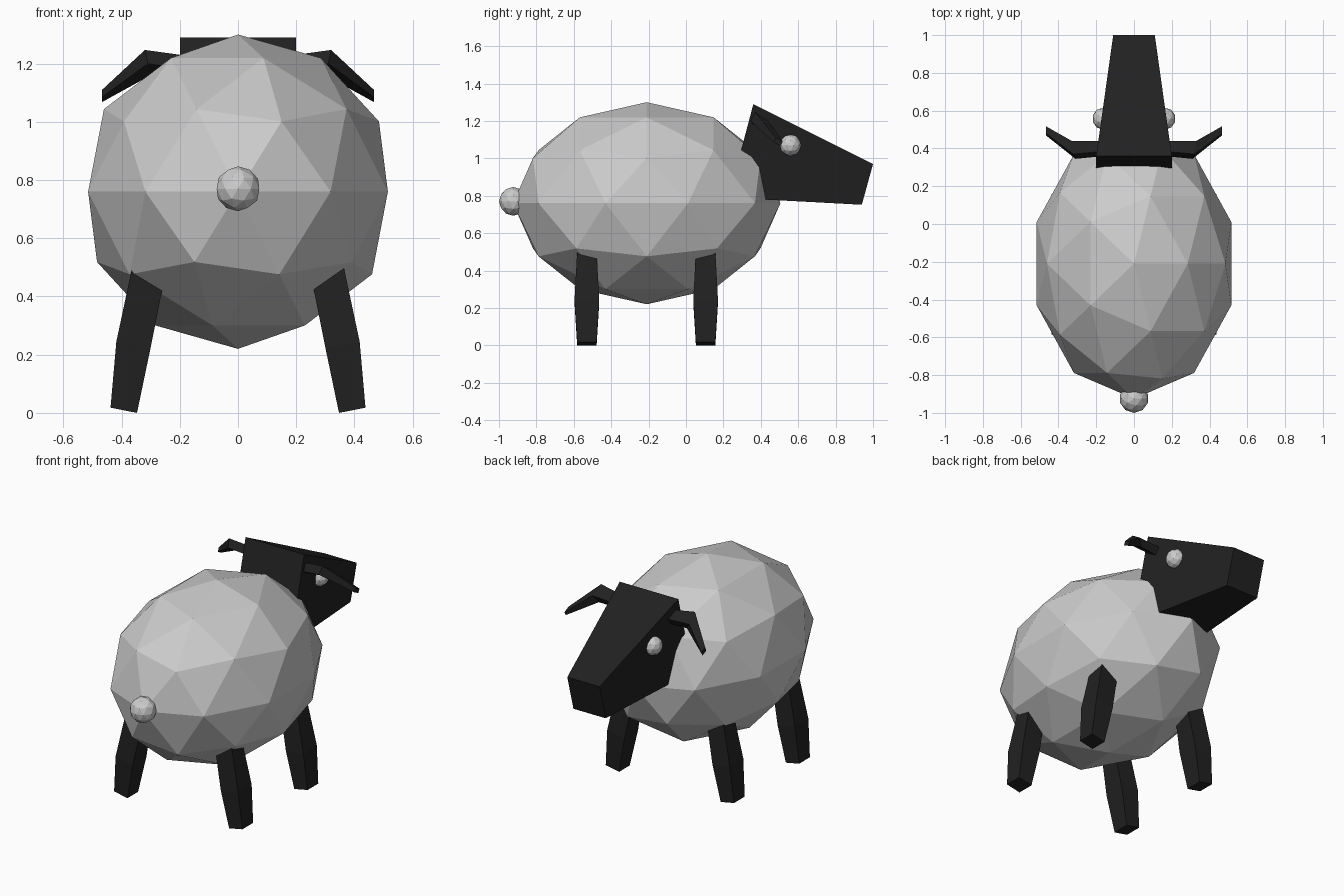
import bpy, bmesh
from mathutils import Vector

if "Cube" in bpy.data.objects:
    bpy.data.objects.remove(bpy.data.objects["Cube"])

dark = bpy.data.materials.new("dark")
dark.diffuse_color = (0.015, 0.015, 0.015, 1)
dark.use_nodes = True
dark.node_tree.nodes["Principled BSDF"].inputs["Base Color"].default_value = dark.diffuse_color


def ball(name, loc, scale):
    bpy.ops.mesh.primitive_ico_sphere_add(subdivisions=2, radius=1, location=loc)
    ob = bpy.context.object
    ob.name = name
    ob.scale = scale
    return ob


def loft(name, sections, side=1):
    """Skin four-cornered cross-sections into a closed flat-faced solid."""
    bm = bmesh.new()
    rings = [[bm.verts.new((x * side, y, z)) for x, y, z in s] for s in sections]
    for a, b in zip(rings, rings[1:]):
        for i in range(4):
            j = (i + 1) % 4
            bm.faces.new((a[i], a[j], b[j], b[i]))
    bm.faces.new(rings[0])
    bm.faces.new(rings[-1])
    bmesh.ops.recalc_face_normals(bm, faces=bm.faces)
    me = bpy.data.meshes.new(name)
    bm.to_mesh(me)
    bm.free()
    me.materials.append(dark)
    ob = bpy.data.objects.new(name, me)
    bpy.context.collection.objects.link(ob)
    return ob


# Woolly body and tail
ball("body", (0, -0.21, 0.76), (0.5415, 0.715, 0.54))
ball("tail", (0, -0.924, 0.77), (0.077, 0.076, 0.077))


# Tapered head: wide at the neck, narrow at the muzzle
def head_end(w, top, bottom):
    return [(-w, *top), (w, *top), (w, *bottom), (-w, *bottom)]


loft("head", [head_end(0.2, (0.36, 1.29), (0.228, 0.79)),
              head_end(0.11, (1.0, 0.97), (0.94, 0.752))])

# Ear sections from head to tip
ear = [
    [(0.16, 0.36, 1.18), (0.16, 0.385, 1.225), (0.16, 0.44, 1.19), (0.16, 0.41, 1.15)],
    [(0.31, 0.345, 1.20), (0.32, 0.37, 1.247), (0.33, 0.44, 1.20), (0.30, 0.42, 1.16)],
    [(0.467, 0.47, 1.085), (0.467, 0.48, 1.11), (0.467, 0.518, 1.09), (0.467, 0.505, 1.068)],
]


# Leg sections: inner x, outer x, inner z, outer z, half depth
def leg(y):
    rows = [(0.245, 0.355, 0.50, 0.54, 0.05),
            (0.30, 0.418, 0.225, 0.245, 0.066),
            (0.347, 0.438, 0.0, 0.018, 0.052)]
    return [[(xi, y - d, zi), (xo, y - d, zo), (xo, y + d, zo), (xi, y + d, zi)]
            for xi, xo, zi, zo, d in rows]


# Paired parts
for side, tag in ((-1, "left"), (1, "right")):
    loft("ear_" + tag, ear, side)
    ball("eye_" + tag, (0.163 * side, 0.558, 1.07), (0.058,) * 3)
    loft("tail_end_leg_" + tag, leg(-0.53), side)
    loft("head_end_leg_" + tag, leg(0.105), side)
